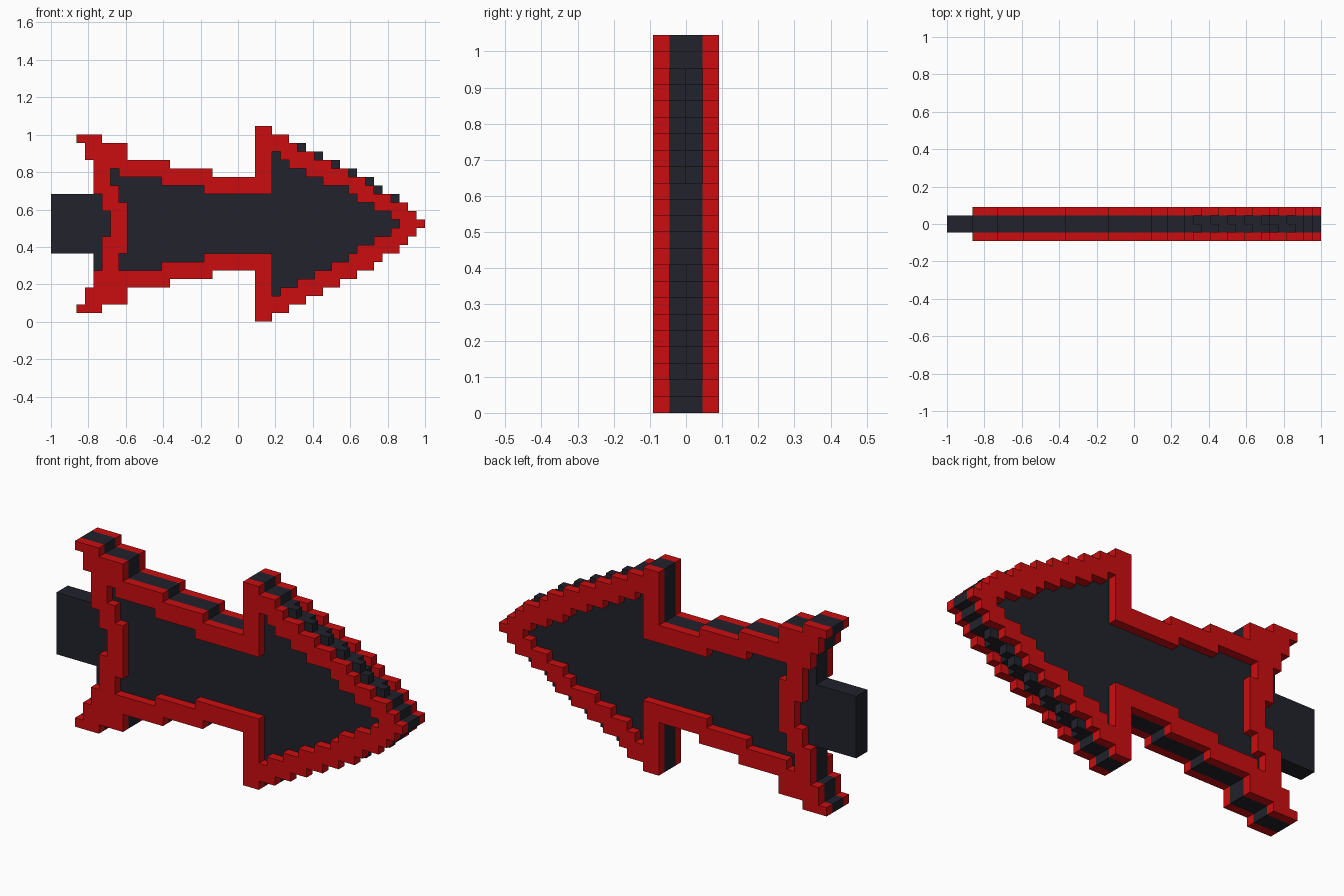
import bpy, bmesh
from mathutils import Vector

if "Cube" in bpy.data.objects:
    bpy.data.objects.remove(bpy.data.objects["Cube"])

U = 1 / 22          # block size: model is 44 x 4 x 23 blocks


def material(name, col):
    m = bpy.data.materials.new(name)
    m.diffuse_color = (*col, 1)
    m.use_nodes = True
    m.node_tree.nodes["Principled BSDF"].inputs["Base Color"].default_value = m.diffuse_color
    return m


RED = material("bright red", (0.6, 0.004, 0.005))
DARK = material("dark slate", (0.0155, 0.016, 0.025))


def rect(x0, x1, z0, z1):
    return {(x, z) for x in range(x0, x1) for z in range(z0, z1)}


def mirrored(*rects):
    s = set()
    for x0, x1, z0, z1 in rects:
        s |= rect(x0, x1, z0, z1) | rect(x0, x1, 23 - z1, 23 - z0)
    return s


# Red border: tail fins, stepped shaft rails and barb
frame = mirrored((3, 6, 21, 22), (4, 9, 19, 21), (5, 14, 18, 19), (8, 19, 17, 18),
                 (13, 24, 16, 17), (18, 26, 15, 16), (24, 26, 15, 23), (24, 28, 21, 22))
# Red tail bar
for r in [(5, 7, 16, 18), (5, 8, 15, 16), (6, 8, 13, 15), (7, 9, 8, 14),
          (6, 8, 6, 10), (5, 8, 5, 6)]:
    frame |= rect(*r)
# Red arrowhead edge: start and end of each row, from row 2 to row 20
starts = [26, 27, 29, 31, 33, 35, 36, 38, 40, 41, 40, 38, 36, 35, 32, 30, 28, 27, 26]
ends = [26, 28, 30, 32, 34, 36, 38, 39, 41, 42, 43, 44]
ends += ends[-2::-1]
for i, a in enumerate(starts):
    z = i + 2
    b = ends[z] - (1 if 14 <= z <= 20 else 0)
    frame |= rect(a, b, z, z + 1)

# Dark core: filled silhouette, stepped in by one block on the lower head
core = mirrored((3, 6, 21, 22), (4, 9, 19, 21), (5, 14, 18, 19), (5, 19, 17, 18),
                (5, 24, 16, 17), (5, 24, 15, 16))
core |= rect(5, 24, 8, 15)
for z, b in enumerate(ends):
    core |= rect(24, b - (1 if 2 <= z <= 8 else 0), z, z + 1)
tail = rect(0, 5, 8, 15)


def layer(cells, y):
    return {(x, y, z) for x, z in cells}


def turned(cells):      # back half is the front half turned about the long axis
    return {(x, -1 - y, 22 - z) for x, y, z in cells}


front_core, front_tail = layer(core, -1), layer(tail, -1)
parts = {
    "front_frame": (layer(frame, -2), RED),
    "back_frame": (turned(layer(frame, -2)), RED),
    "arrow_core": (front_core | turned(front_core), DARK),
    "tail_block": (front_tail | turned(front_tail), DARK),
}
solid = set().union(*(p[0] for p in parts.values()))


def build(name, cells, mat):
    """Outer skin of a set of blocks, with flat areas merged."""
    bm = bmesh.new()
    for c in cells:
        for ax in range(3):
            for s in (-1, 1):
                n = list(c)
                n[ax] += s
                if tuple(n) in solid:
                    continue
                u, v = (ax + 1) % 3, (ax + 2) % 3
                pts = []
                for du, dv in ((0, 0), (1, 0), (1, 1), (0, 1)):
                    p = Vector(c)
                    p[ax] += (s + 1) // 2
                    p[u] += du
                    p[v] += dv
                    pts.append(bm.verts.new(((p.x - 22) * U, p.y * U, p.z * U)))
                bm.faces.new(pts if s > 0 else pts[::-1])
    bmesh.ops.remove_doubles(bm, verts=bm.verts[:], dist=U * 0.01)
    bmesh.ops.dissolve_limit(bm, angle_limit=0.02, verts=bm.verts[:], edges=bm.edges[:])
    me = bpy.data.meshes.new(name)
    bm.to_mesh(me)
    bm.free()
    me.materials.append(mat)
    bpy.context.collection.objects.link(bpy.data.objects.new(name, me))


for name, (cells, mat) in parts.items():
    build(name, cells, mat)
